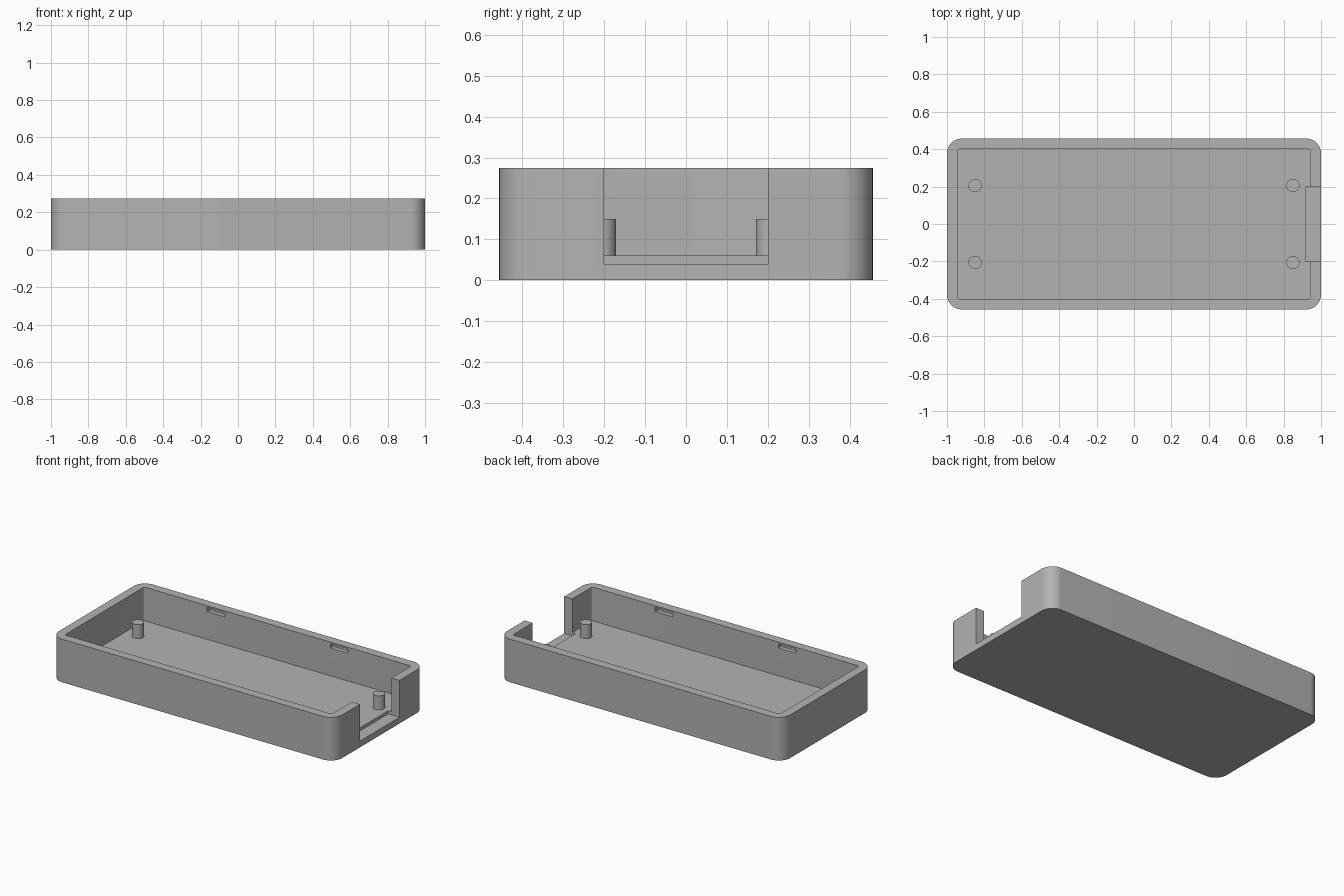
import bpy, bmesh, math

default = bpy.data.objects.get("Cube")
if default:
    bpy.data.objects.remove(default, do_unlink=True)

LENGTH, WIDTH, HEIGHT = 2.0, 0.914, 0.275
FLOOR = 0.06
INNER_X, INNER_Y = 0.943, 0.4

grey = bpy.data.materials.new("plain grey")
grey.use_nodes = True
grey.diffuse_color = (0.45, 0.45, 0.45, 1)
grey.node_tree.nodes["Principled BSDF"].inputs["Base Color"].default_value = grey.diffuse_color


def finish(name, bm):
    mesh = bpy.data.meshes.new(name)
    bm.to_mesh(mesh)
    bm.free()
    mesh.materials.append(grey)
    obj = bpy.data.objects.new(name, mesh)
    bpy.context.collection.objects.link(obj)
    return obj


def block(name, x, y, z, radius=0, segments=12):
    """Box between (min, max) pairs, with optional rounded upright edges."""
    bm = bmesh.new()
    bmesh.ops.create_cube(bm, size=1)
    for v in bm.verts:
        v.co = [pair[0] if c < 0 else pair[1] for c, pair in zip(v.co, (x, y, z))]
    if radius:
        upright = [e for e in bm.edges if abs(e.verts[0].co.z - e.verts[1].co.z) > 0.01]
        bmesh.ops.bevel(bm, geom=upright, offset=radius, segments=segments,
                        profile=0.5, affect='EDGES')
    return finish(name, bm)


def smooth(obj):
    bpy.ops.object.select_all(action='DESELECT')
    obj.select_set(True)
    bpy.context.view_layer.objects.active = obj
    bpy.ops.object.shade_smooth_by_angle(angle=math.radians(30))


def cut(target, cutter):
    mod = target.modifiers.new("cut", 'BOOLEAN')
    mod.operation, mod.solver, mod.object = 'DIFFERENCE', 'EXACT', cutter
    bpy.context.view_layer.objects.active = target
    bpy.ops.object.modifier_apply(modifier=mod.name)
    bpy.data.objects.remove(cutter, do_unlink=True)


# Open tray with rounded corners
tray = block("tray", (-LENGTH / 2, LENGTH / 2), (-WIDTH / 2, WIDTH / 2), (0, HEIGHT), 0.08)
cut(tray, block("cavity_cutter", (-INNER_X, INNER_X), (-INNER_Y, INNER_Y),
                (FLOOR, HEIGHT + 0.1), 0.01, 4))

# Opening in the end wall, sunk slightly into the floor
cut(tray, block("opening_cutter", (0.92, 1.1), (-0.2, 0.2), (0.04, HEIGHT + 0.2)))

# Shallow lid catch slots inside both long walls
for side in (-1, 1):
    for x in (-0.435, 0.435):
        y = sorted((side * (INNER_Y - 0.02), side * (INNER_Y + 0.028)))
        cut(tray, block("slot_cutter", (x - 0.063, x + 0.063), y, (0.237, 0.265)))
smooth(tray)

# Locating posts standing on the floor
for x, end in ((-0.85, "right"), (0.85, "left")):
    for y, side in ((-0.206, "front"), (0.206, "back")):
        bm = bmesh.new()
        bmesh.ops.create_cone(bm, cap_ends=True, segments=24, radius1=0.035,
                              radius2=0.035, depth=0.1)
        bmesh.ops.translate(bm, verts=bm.verts, vec=(x, y, 0.1))
        smooth(finish(f"{side}_{end}_post", bm))
